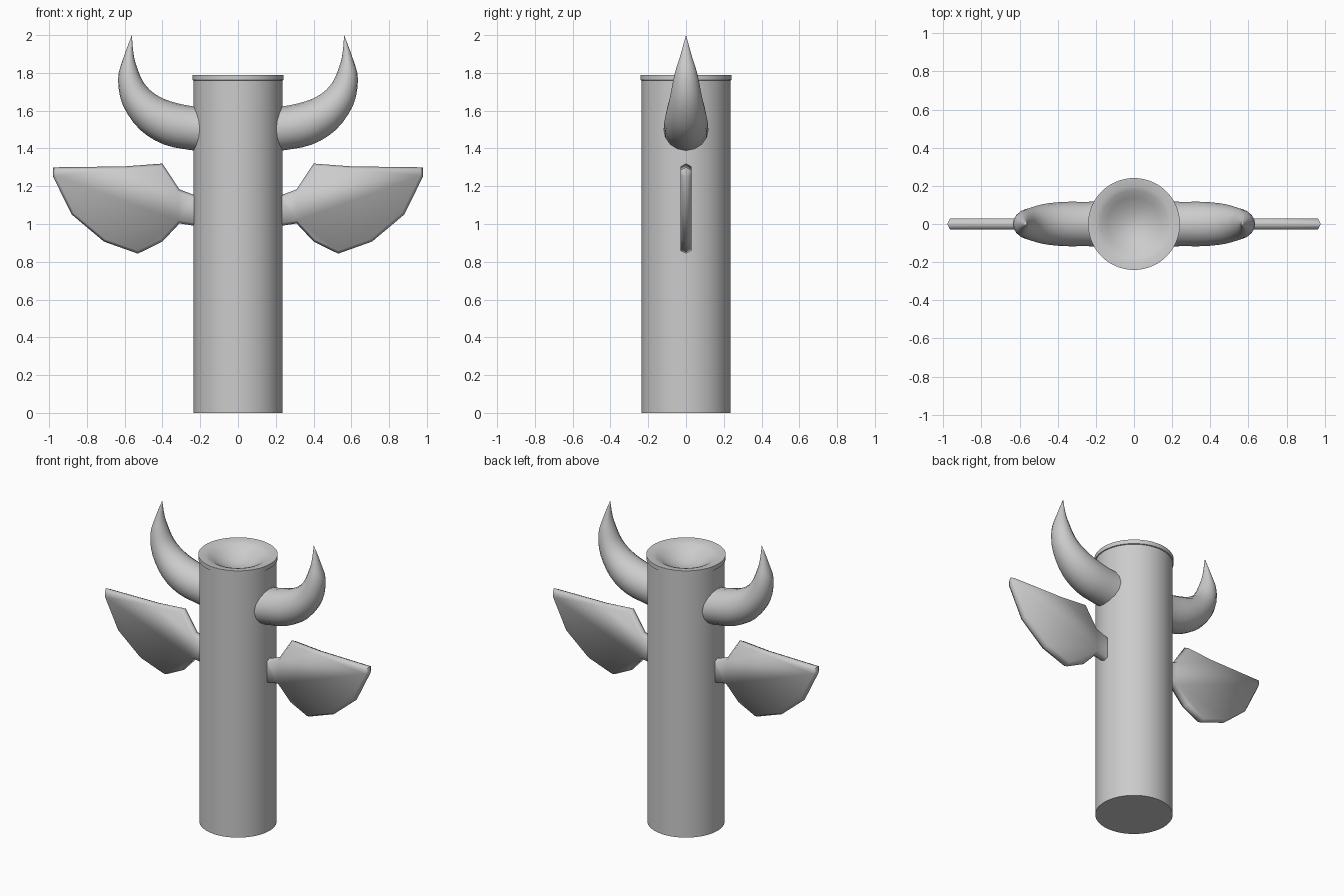
import bpy, bmesh, math
from mathutils import Vector

if "Cube" in bpy.data.objects:
    bpy.data.objects.remove(bpy.data.objects["Cube"])


def make_object(name, bm, angle=40, mirror=None):
    bmesh.ops.recalc_face_normals(bm, faces=bm.faces)
    mesh = bpy.data.meshes.new(name)
    bm.to_mesh(mesh)
    bm.free()
    ob = bpy.data.objects.new(name, mesh)
    bpy.context.collection.objects.link(ob)
    if mirror:
        mod = ob.modifiers.new("mirror", 'MIRROR')
        mod.use_axis = mirror
        mod.use_clip = True
    bpy.ops.object.select_all(action='DESELECT')
    ob.select_set(True)
    bpy.context.view_layer.objects.active = ob
    bpy.ops.object.shade_smooth_by_angle(angle=math.radians(angle))
    return ob


def catmull(a, b, c, d, t):
    return 0.5 * (2 * b + (c - a) * t + (2 * a - 5 * b + 4 * c - d) * t ** 2
                  + (3 * b - a - 3 * c + d) * t ** 3)


# Post: lathed profile with a thin lip and a dished top
profile = [(0, 0), (.235, 0), (.235, 1.76), (.241, 1.762), (.241, 1.79), (.2, 1.787),
           (.175, 1.778), (.14, 1.755), (.09, 1.725), (.04, 1.71), (0, 1.705)]
bm = bmesh.new()
verts = [bm.verts.new((r, 0, z)) for r, z in profile]
edges = [bm.edges.new(pair) for pair in zip(verts, verts[1:])]
bmesh.ops.spin(bm, geom=verts + edges, axis=(0, 0, 1), cent=(0, 0, 0),
               angle=math.tau, steps=64)
bmesh.ops.remove_doubles(bm, verts=bm.verts, dist=1e-4)
make_object("post", bm)

# Horns: round sections between an outer and an inner side curve (x, z)
outer = [(.17, 1.38), (.24, 1.39), (.39, 1.42), (.52, 1.50), (.61, 1.63),
         (.635, 1.766), (.61, 1.87), (.562, 2.0)]
inner = [(.17, 1.622), (.24, 1.623), (.36, 1.65), (.445, 1.692), (.50, 1.75),
         (.535, 1.83), (.553, 1.9), (.562, 2.0)]


def refine(points, steps=3):
    p = [Vector(q) for q in points]
    p = [2 * p[0] - p[1]] + p + [2 * p[-1] - p[-2]]
    return [catmull(*p[i:i + 4], k / steps)
            for i in range(len(p) - 3) for k in range(steps)]


SIDES = 16
bm = bmesh.new()
rings = []
for a, b in zip(refine(outer), refine(inner)):
    mid, half = (a + b) / 2, (a - b) / 2
    ring = []
    for k in range(SIDES):
        t = math.tau * k / SIDES
        p = mid + half * math.cos(t)
        ring.append(bm.verts.new((p.x, half.length * math.sin(t), p.y)))
    rings.append(ring)
for r0, r1 in zip(rings, rings[1:]):
    for k in range(SIDES):
        n = (k + 1) % SIDES
        bm.faces.new((r0[k], r0[n], r1[n], r1[k]))
tip = bm.verts.new((outer[-1][0], 0, outer[-1][1]))
for k in range(SIDES):
    bm.faces.new((rings[-1][k], rings[-1][(k + 1) % SIDES], tip))
bm.faces.new(rings[0])
make_object("horns", bm, 60, (True, False, False))

# Wings: flat outline with a chamfered rim, mirrored front/back and left/right
outline = [(.2, .992), (.24, .992), (.31, 1.003), (.40, .907), (.53, .843), (.71, .907),
           (.88, 1.05), (.98, 1.252), (.98, 1.30), (.60, 1.305), (.40, 1.32),
           (.31, 1.183), (.24, 1.157), (.2, 1.157)]
bm = bmesh.new()
face = bm.faces.new([bm.verts.new((x, 0, z)) for x, z in outline])
face.normal_update()
bmesh.ops.inset_individual(bm, faces=[face], thickness=.014, depth=.028,
                           use_even_offset=True)
make_object("wings", bm, 70, (True, True, False))
